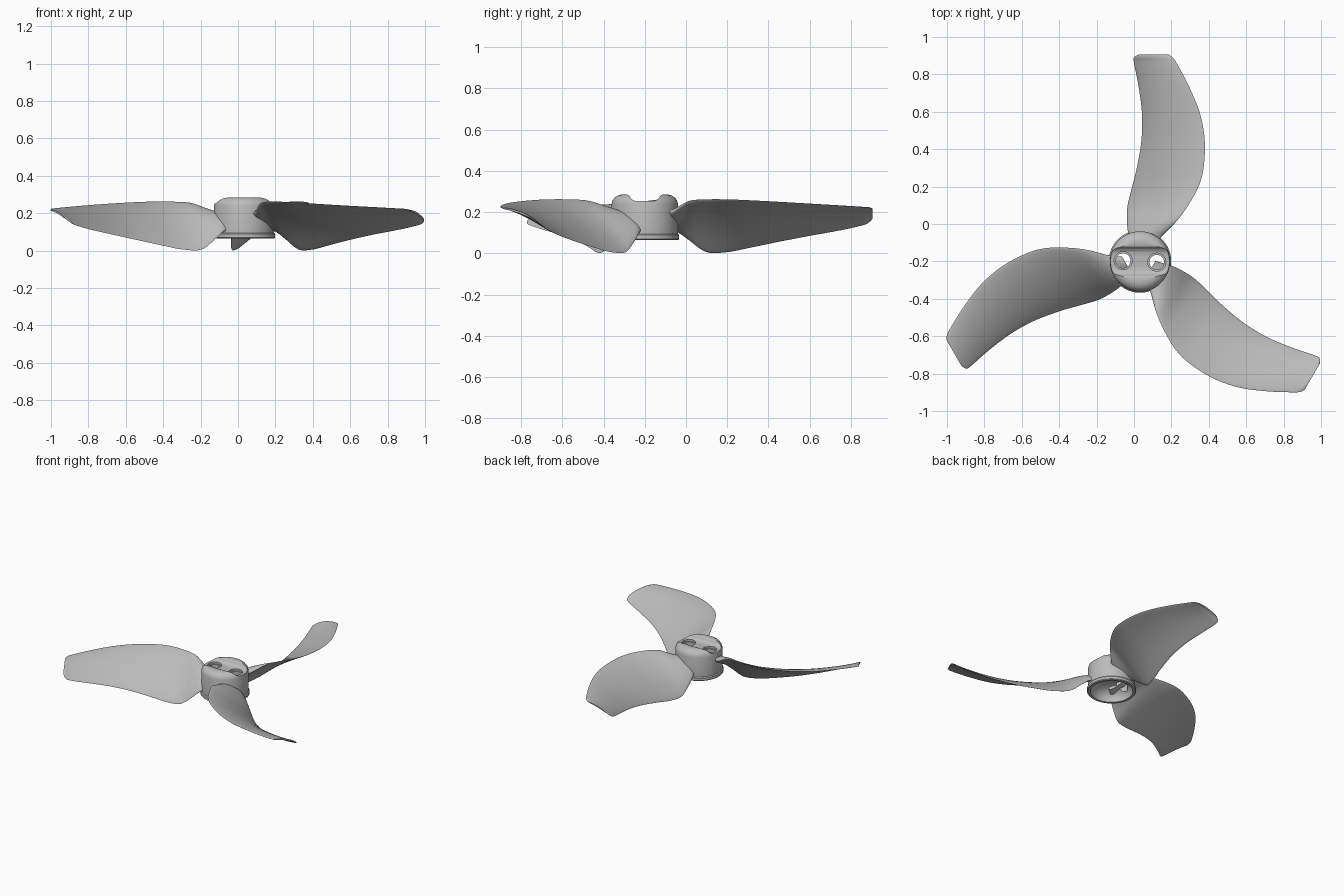
import bpy, bmesh, math
from mathutils import Vector, Matrix

cube = bpy.data.objects.get("Cube")
if cube:
    bpy.data.objects.remove(cube, do_unlink=True)

CENTRE = Vector((0.032, -0.2, 0))

grey = bpy.data.materials.new("plain grey")
grey.use_nodes = True
grey.diffuse_color = (0.5, 0.5, 0.5, 1)
grey.node_tree.nodes["Principled BSDF"].inputs["Base Color"].default_value = (0.5, 0.5, 0.5, 1)


def make(name, bm):
    bmesh.ops.recalc_face_normals(bm, faces=bm.faces)
    mesh = bpy.data.meshes.new(name)
    bm.to_mesh(mesh)
    bm.free()
    ob = bpy.data.objects.new(name, mesh)
    bpy.context.collection.objects.link(ob)
    mesh.materials.append(grey)
    return ob


def smooth(ob, degrees):
    bpy.ops.object.select_all(action='DESELECT')
    ob.select_set(True)
    bpy.context.view_layer.objects.active = ob
    bpy.ops.object.shade_smooth_by_angle(angle=math.radians(degrees))


def lathe(name, profile, steps=72):
    """Spin (radius, z) points around the hub axis; ends lie on the axis."""
    bm = bmesh.new()
    verts = [bm.verts.new((r, 0, z)) for r, z in profile]
    edges = [bm.edges.new(pair) for pair in zip(verts, verts[1:])]
    bmesh.ops.spin(bm, geom=verts + edges, cent=(0, 0, 0), axis=(0, 0, 1),
                   angle=math.tau, steps=steps, use_duplicate=False)
    bmesh.ops.remove_doubles(bm, verts=bm.verts, dist=0.0005)
    ob = make(name, bm)
    ob.location = CENTRE
    return ob


def cut(ob, cutter):
    mod = ob.modifiers.new("cut", 'BOOLEAN')
    mod.operation, mod.solver, mod.object = 'DIFFERENCE', 'EXACT', cutter
    bpy.ops.object.select_all(action='DESELECT')
    ob.select_set(True)
    bpy.context.view_layer.objects.active = ob
    bpy.ops.object.modifier_apply(modifier=mod.name)
    bpy.data.objects.remove(cutter, do_unlink=True)


def cylinder(radius, z0, z1, x, y):
    bm = bmesh.new()
    bmesh.ops.create_cone(bm, cap_ends=True, segments=40, radius1=radius, radius2=radius,
                          depth=z1 - z0, matrix=Matrix.Translation((x, y, (z0 + z1) / 2)))
    return make("hole_cutter", bm)


# Hub: rounded top, thin foot flange, hollow dished underside
hub = lathe("hub", [
    (0, 0.285), (0.115, 0.285), (0.13, 0.281), (0.145, 0.272), (0.156, 0.258), (0.161, 0.24),
    (0.161, 0.095), (0.167, 0.088), (0.167, 0.07), (0.162, 0.065), (0.145, 0.065),
    (0.14, 0.1), (0.11, 0.135), (0.06, 0.155), (0, 0.16)])

# Round-shouldered slot across the top of the hub
bm = bmesh.new()
profile = [(-0.12, 0.31), (-0.088, 0.287), (-0.076, 0.281), (-0.066, 0.265), (-0.052, 0.256), (-0.03, 0.253)]
outline = profile + [(-y, z) for y, z in reversed(profile)]
face = bm.faces.new([bm.verts.new((-0.25, y, z)) for y, z in outline])
ext = bmesh.ops.extrude_face_region(bm, geom=[face])
bmesh.ops.translate(bm, vec=(0.5, 0, 0), verts=[v for v in ext["geom"] if isinstance(v, bmesh.types.BMVert)])
slot = make("slot_cutter", bm)
slot.location = CENTRE
cut(hub, slot)

# Two countersunk through holes
for x, y in ((-0.058, -0.196), (0.122, -0.204)):
    cut(hub, cylinder(0.048, 0.24, 0.35, x, y))
    cut(hub, cylinder(0.039, 0.02, 0.35, x, y))
smooth(hub, 35)

# Blade stations: y, low edge x, high edge x, low edge z, high edge z, thickness
STATIONS = [
    (-0.13, -0.01, 0.10, 0.13, 0.20, 0.05),
    (-0.07, -0.025, 0.145, 0.115, 0.205, 0.05),
    (-0.03, -0.034, 0.185, 0.098, 0.228, 0.042),
    (0.02, -0.038, 0.232, 0.06, 0.255, 0.03),
    (0.1, -0.034, 0.29, 0.006, 0.262, 0.022),
    (0.2, -0.01, 0.345, 0.006, 0.262, 0.02),
    (0.3, 0.015, 0.372, 0.025, 0.258, 0.02),
    (0.45, 0.04, 0.378, 0.056, 0.25, 0.018),
    (0.6, 0.042, 0.35, 0.085, 0.241, 0.017),
    (0.75, 0.022, 0.287, 0.112, 0.232, 0.016),
    (0.86, 0.0, 0.228, 0.137, 0.225, 0.014),
    (0.89, 0.0, 0.208, 0.152, 0.222, 0.013),
    (0.906, 0.025, 0.185, 0.17, 0.216, 0.01),
]


def catmull(p0, p1, p2, p3, t):
    return [0.5 * (2 * b + (c - a) * t + (2 * a - 5 * b + 4 * c - d) * t * t
                   + (3 * b - a - 3 * c + d) * t ** 3) for a, b, c, d in zip(p0, p1, p2, p3)]


def stations(sub=5):
    last = len(STATIONS) - 1
    for i in range(last):
        quad = [STATIONS[max(0, min(last, i + k))] for k in (-1, 0, 1, 2)]
        for s in range(sub):
            yield catmull(*quad, s / sub)
    yield STATIONS[-1]


def section(y, x0, x1, z0, z1, thick, n=16):
    """Closed cambered foil loop between the low and the high edge."""
    a, b = Vector((x0, y, z0)), Vector((x1, y, z1))
    chord = b - a
    normal = Vector((-chord.z, 0, chord.x)).normalized()
    loop = []
    for k in range(2 * n):
        ang = math.pi * k / n
        t = 0.5 - 0.5 * math.cos(ang)
        camber = 0.2 * chord.length * t * (1 - t)
        half = 0.5 * thick * math.sin(ang)
        loop.append(a + chord * t + normal * (camber + half))
    return loop


def blade(name, angle):
    bm = bmesh.new()
    rings = [[bm.verts.new(p - CENTRE) for p in section(*s)] for s in stations()]
    for r, q in zip(rings, rings[1:]):
        for k in range(len(r)):
            j = (k + 1) % len(r)
            bm.faces.new((r[k], r[j], q[j], q[k]))
    bm.faces.new(rings[0])
    bm.faces.new(rings[-1])
    ob = make(name, bm)
    ob.location = CENTRE
    ob.rotation_euler.z = angle
    smooth(ob, 60)


# Three identical blades around the hub
for name, turn in (("rear_blade", 0), ("right_blade", 1), ("left_blade", 2)):
    blade(name, turn * math.tau / 3)
